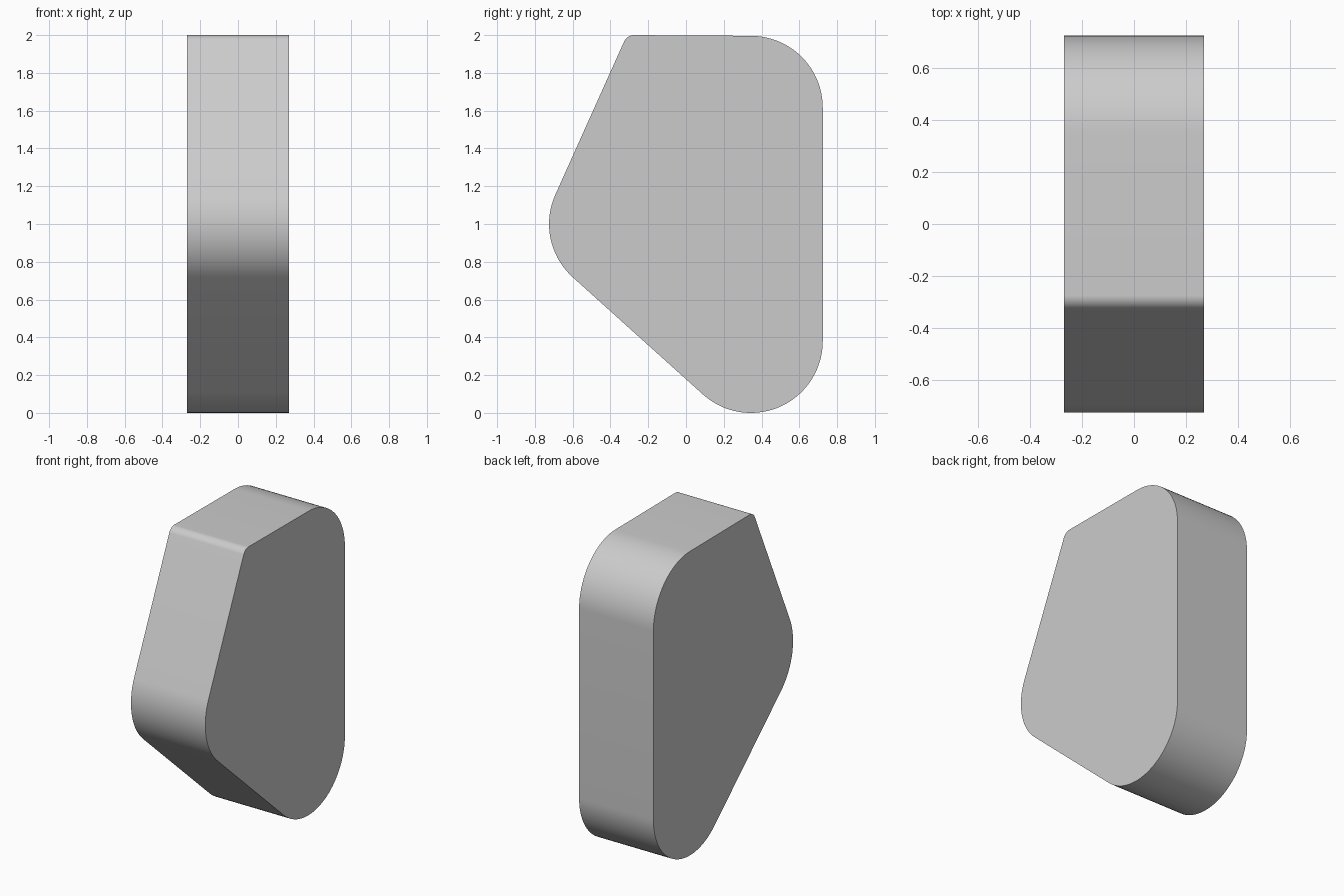
import bpy, bmesh, math

if "Cube" in bpy.data.objects:
    bpy.data.objects.remove(bpy.data.objects["Cube"])

HALF_W = 0.27
STEP = math.radians(4)
# Corner circles of the profile, counter-clockwise: (y, z, radius)
corners = [(0.344, 0.38, 0.38), (0.344, 1.616, 0.38),
           (-0.275, 1.942, 0.058), (-0.345, 1.0, 0.38)]


def tangent_angle(a, b):
    """Outward normal angle of the outer tangent from circle a to circle b."""
    dy, dz = b[0] - a[0], b[1] - a[1]
    return math.atan2(dz, dy) - math.acos((a[2] - b[2]) / math.hypot(dy, dz))


# Rounded outline: an arc per corner, joined by straight tangents
outline = []
n = len(corners)
for i, c in enumerate(corners):
    start = tangent_angle(corners[i - 1], c)
    sweep = (tangent_angle(c, corners[(i + 1) % n]) - start) % (2 * math.pi)
    steps = max(8, round(sweep / STEP))
    for k in range(steps + 1):
        t = start + sweep * k / steps
        outline.append((c[0] + c[2] * math.cos(t), c[1] + c[2] * math.sin(t)))

# Solid plate extruded along x
bm = bmesh.new()
face = bm.faces.new([bm.verts.new((-HALF_W, y, z)) for y, z in outline])
side = bmesh.ops.extrude_face_region(bm, geom=[face], use_keep_orig=True)
moved = [v for v in side["geom"] if isinstance(v, bmesh.types.BMVert)]
bmesh.ops.translate(bm, verts=moved, vec=(2 * HALF_W, 0, 0))
bmesh.ops.recalc_face_normals(bm, faces=bm.faces)
mesh = bpy.data.meshes.new("rounded_plate")
bm.to_mesh(mesh)
bm.free()

plate = bpy.data.objects.new("rounded_plate", mesh)
bpy.context.collection.objects.link(plate)
bpy.context.view_layer.objects.active = plate
plate.select_set(True)
bpy.ops.object.shade_smooth_by_angle(angle=math.radians(30))
